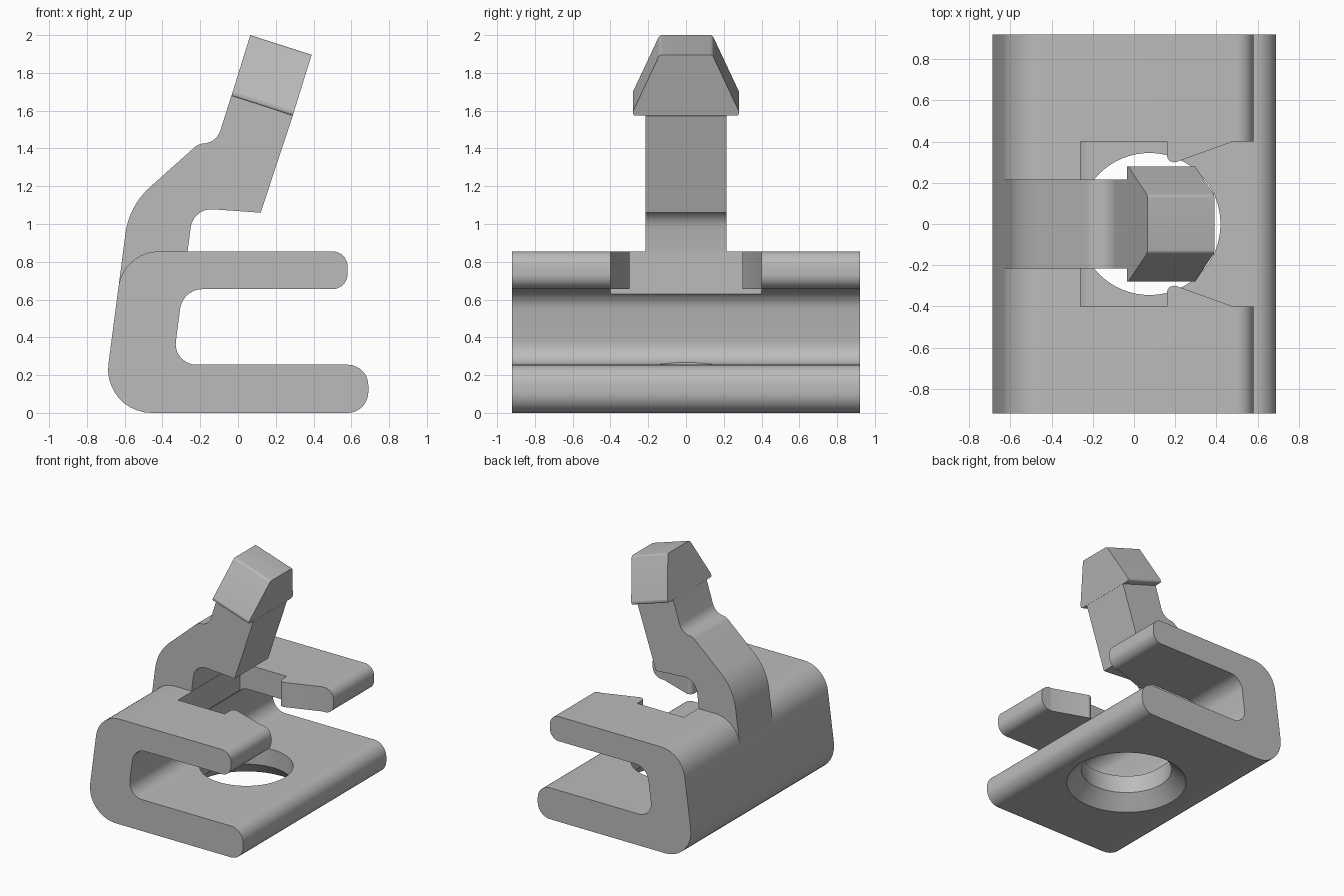
import bpy, bmesh, math
from mathutils import Vector

if "Cube" in bpy.data.objects:
    bpy.data.objects.remove(bpy.data.objects["Cube"])

metal = bpy.data.materials.new("grey_metal")
metal.diffuse_color = (0.5, 0.5, 0.5, 1)
metal.use_nodes = True
metal.node_tree.nodes["Principled BSDF"].inputs["Base Color"].default_value = metal.diffuse_color


def rounded(corners, steps=10):
    """Outline from (a, b, radius) corners, each rounded by a tangent arc."""
    out = []
    n = len(corners)
    for i, (a, b, r) in enumerate(corners):
        p = Vector((a, b))
        if not r:
            out.append(p)
            continue
        d0 = (Vector(corners[i - 1][:2]) - p).normalized()
        d1 = (Vector(corners[(i + 1) % n][:2]) - p).normalized()
        half = d0.angle(d1) / 2
        centre = p + (d0 + d1).normalized() * (r / math.sin(half))
        start = p + d0 * (r / math.tan(half)) - centre
        end = p + d1 * (r / math.tan(half)) - centre
        sweep = math.atan2(start.x * end.y - start.y * end.x, start.dot(end))
        for k in range(steps + 1):
            t = sweep * k / steps
            out.append(centre + Vector((start.x * math.cos(t) - start.y * math.sin(t),
                                        start.x * math.sin(t) + start.y * math.cos(t))))
    return out


def prism(name, outline, place, depth):
    """Extrude an outline; place maps its 2D points into space."""
    bm = bmesh.new()
    face = bm.faces.new([bm.verts.new(place(p)) for p in outline])
    ext = bmesh.ops.extrude_face_region(bm, geom=[face])
    bmesh.ops.translate(bm, vec=depth, verts=[g for g in ext["geom"] if isinstance(g, bmesh.types.BMVert)])
    bmesh.ops.recalc_face_normals(bm, faces=bm.faces)
    return finish(name, bm)


def finish(name, bm):
    me = bpy.data.meshes.new(name)
    bm.to_mesh(me)
    bm.free()
    ob = bpy.data.objects.new(name, me)
    bpy.context.collection.objects.link(ob)
    me.materials.append(metal)
    return ob


def activate(ob):
    bpy.ops.object.select_all(action='DESELECT')
    ob.select_set(True)
    bpy.context.view_layer.objects.active = ob


def cut(ob, cutter):
    mod = ob.modifiers.new("cut", 'BOOLEAN')
    mod.operation = 'DIFFERENCE'
    mod.solver = 'EXACT'
    mod.object = cutter
    activate(ob)
    bpy.ops.object.modifier_apply(modifier=mod.name)
    bpy.data.objects.remove(cutter)


# C-shaped clip body
body = prism("clip_body", rounded([
    (-0.72, 0, 0.23), (0.69, 0, 0.11), (0.69, 0.255, 0.11), (-0.345, 0.255, 0.11),
    (-0.293, 0.655, 0.12), (0.58, 0.655, 0.08), (0.58, 0.855, 0.08), (-0.608, 0.855, 0.215)]),
    lambda p: (p.x, -0.92, p.y), (0, 1.84, 0))

# Flared slot with lips through the upper flange
half_slot = [(-0.26, 0.40, 0), (0.16, 0.40, 0), (0.16, 0.285, 0.035), (0.48, 0.40, 0), (0.8, 0.40, 0)]
slot = half_slot + [(x, -y, r) for x, y, r in reversed(half_slot)]
cut(body, prism("slot_cutter", rounded(slot), lambda p: (p.x, p.y, 0.5), (0, 0, 0.6)))

# Countersunk hole through the lower flange
bm = bmesh.new()
rings = []
for r, z in [(0.475, -0.02), (0.345, 0.11), (0.345, 0.4)]:
    rings.append([bm.verts.new((0.075 + r * math.cos(k * math.tau / 64),
                                r * math.sin(k * math.tau / 64), z)) for k in range(64)])
for lo, hi in zip(rings, rings[1:]):
    for k in range(64):
        j = (k + 1) % 64
        bm.faces.new((lo[k], lo[j], hi[j], hi[k]))
bm.faces.new(rings[0][::-1])
bm.faces.new(rings[-1])
cut(body, finish("hole_cutter", bm))

# Bent arm rising from the back wall
arm = prism("arm", rounded([
    (-0.632, 0.67, 0), (-0.27, 0.70, 0), (-0.267, 0.855, 0), (-0.237, 1.085, 0.11),
    (0.12, 1.06, 0), (0.29, 1.573, 0), (-0.035, 1.68, 0), (-0.113, 1.432, 0.1),
    (-0.21, 1.424, 0.08), (-0.577, 1.096, 0.4)]),
    lambda p: (p.x, -0.215, p.y), (0, 0.43, 0))

# Tapered barbed head, its outline lying across the tilted arm
base, up = Vector((-0.035, 0, 1.678)), Vector((0.1, 0, 0.322)).normalized()
half_head = [(0.28, 0, 0.012), (0.28, 0.025, 0.012), (0.14, 0.337, 0.02)]
head = half_head + [(-y, u, r) for y, u, r in reversed(half_head)]
head = prism("head", rounded(head, 5), lambda p: base + up * p.y + Vector((0, p.x, 0)), (0.325, 0, -0.104))

for ob in (body, arm, head):
    activate(ob)
    bpy.ops.object.shade_smooth_by_angle(angle=math.radians(30))
